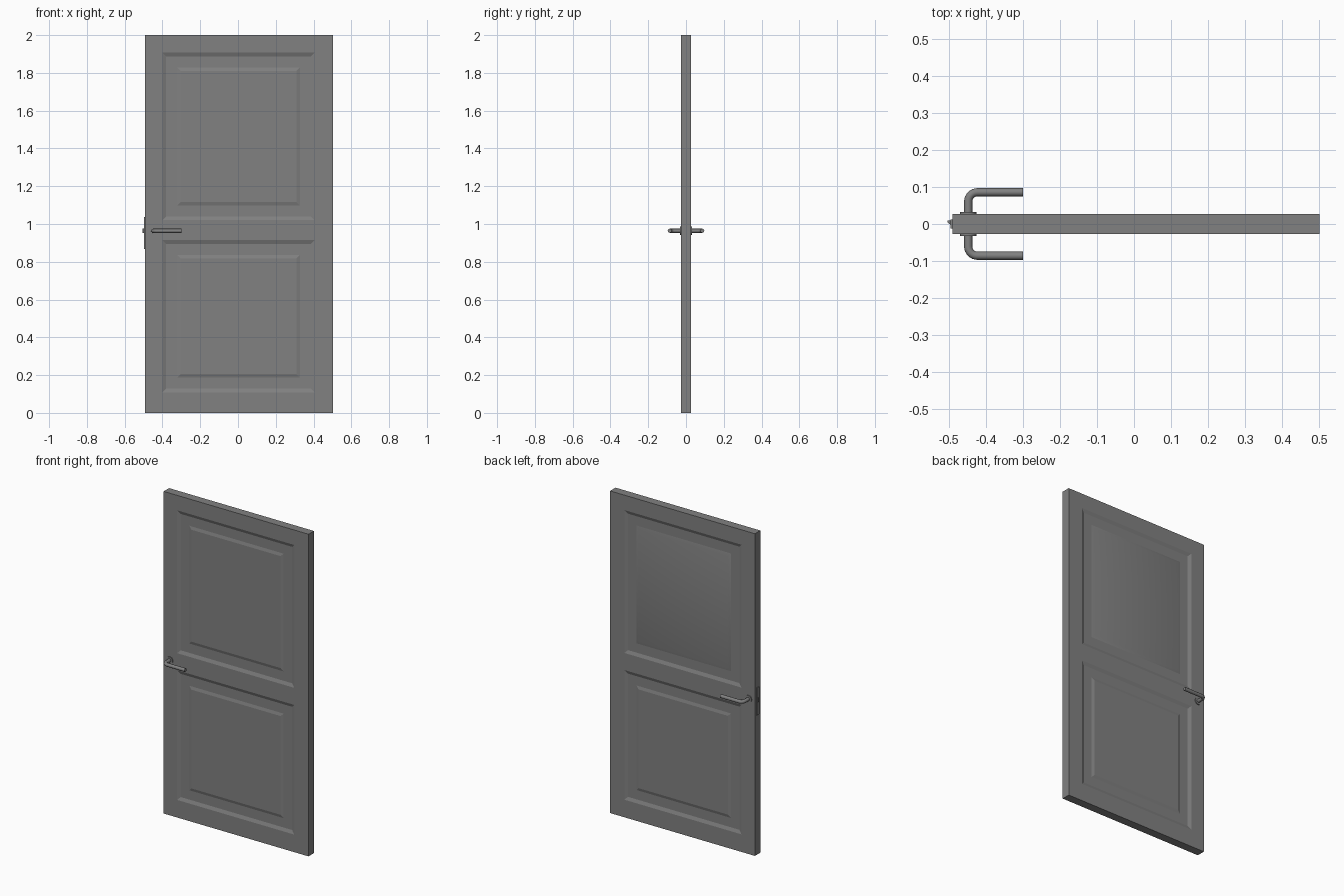
import bpy, bmesh, math
from mathutils import Vector

cube = bpy.data.objects.get("Cube")
if cube:
    bpy.data.objects.remove(cube, do_unlink=True)


def material(name, grey):
    m = bpy.data.materials.new(name)
    m.use_nodes = True
    col = (grey, grey, grey, 1)
    m.diffuse_color = col
    m.node_tree.nodes["Principled BSDF"].inputs["Base Color"].default_value = col
    return m


grey = material("mid grey", 0.22)


def finish(name, bm):
    bmesh.ops.recalc_face_normals(bm, faces=bm.faces)
    me = bpy.data.meshes.new(name)
    bm.to_mesh(me)
    bm.free()
    me.materials.append(grey)
    ob = bpy.data.objects.new(name, me)
    bpy.context.collection.objects.link(ob)
    return ob


def box(bm, lo, hi):
    lo, hi = Vector(lo), Vector(hi)
    verts = bmesh.ops.create_cube(bm, size=1)["verts"]
    bmesh.ops.scale(bm, vec=hi - lo, verts=verts)
    bmesh.ops.translate(bm, vec=(lo + hi) / 2, verts=verts)


# Door slab, cut into a grid of rails, stiles and panels
T = 0.0265
bm = bmesh.new()
box(bm, (-0.492, -T, 0), (0.503, T, 2))
cuts = [((x, 0, 0), (1, 0, 0)) for x in (-0.40, 0.405)]
cuts += [((0, 0, z), (0, 0, 1)) for z in (0.109, 0.914, 1.02, 1.907)]
for co, no in cuts:
    bmesh.ops.bisect_plane(bm, geom=bm.verts[:] + bm.edges[:] + bm.faces[:],
                           plane_co=co, plane_no=no)
bm.normal_update()

# Sunken panels with raised fields, on both sides
panels = []
for f in bm.faces:
    c = f.calc_center_median()
    in_row = 0.109 < c.z < 0.914 or 1.02 < c.z < 1.907
    if abs(f.normal.y) > 0.9 and abs(c.x) < 0.4 and in_row:
        panels.append(f)
for width, depth in ((0.02, -0.008), (0.058, 0), (0.018, 0.005)):
    bmesh.ops.inset_individual(bm, faces=panels, thickness=width, depth=depth,
                               use_even_offset=True)

# The upper field at the back is softly shaded into its slopes
for f in panels:
    c = f.calc_center_median()
    if c.y > 0 and c.z > 1:
        slopes = {g for e in f.edges for g in e.link_faces}
        for g in slopes:
            g.smooth = True
            for e in g.edges:
                if not all(h in slopes for h in e.link_faces):
                    e.smooth = False
finish("door_panel", bm)

# Lever handles and round roses, front and back
HX, HZ, R, BEND, OUT = -0.449, 0.964, 0.011, 0.025, 0.086
for side, s in (("front", -1), ("back", 1)):
    pts = [(HX, s * 0.02, HZ)]
    for i in range(9):
        a = i / 8 * math.pi / 2
        pts.append((HX + BEND * (1 - math.cos(a)),
                    s * (OUT - BEND + BEND * math.sin(a)), HZ))
    pts.append((-0.30, s * OUT, HZ))
    cu = bpy.data.curves.new("lever_path", "CURVE")
    cu.dimensions = "3D"
    cu.bevel_depth = R
    cu.bevel_resolution = 4
    cu.use_fill_caps = True
    sp = cu.splines.new("POLY")
    sp.points.add(len(pts) - 1)
    for p, co in zip(sp.points, pts):
        p.co = (*co, 1)
    path = bpy.data.objects.new("lever_path", cu)
    bpy.context.collection.objects.link(path)
    bpy.context.view_layer.update()
    bm = bmesh.new()
    bm.from_mesh(path.to_mesh())
    bmesh.ops.remove_doubles(bm, verts=bm.verts, dist=1e-5)
    bpy.data.objects.remove(path, do_unlink=True)
    lever = finish(side + "_lever_handle", bm)

    bpy.ops.mesh.primitive_cylinder_add(
        vertices=32, radius=0.022, depth=0.01,
        location=(HX, s * (T + 0.0005), HZ), rotation=(math.pi / 2, 0, 0))
    rose = bpy.context.object
    rose.name = side + "_handle_rose"
    rose.data.materials.append(grey)
    for ob in (lever, rose):
        bpy.ops.object.select_all(action="DESELECT")
        ob.select_set(True)
        bpy.context.view_layer.objects.active = ob
        bpy.ops.object.shade_smooth_by_angle(angle=math.radians(40))

# Latch plate on the closing edge
bm = bmesh.new()
box(bm, (-0.497, -0.012, 0.868), (-0.488, 0.012, 1.038))
finish("latch_plate", bm)

# Wedge-shaped latch bolt
bm = bmesh.new()
base = [bm.verts.new((x, y, 0.952)) for x, y in
        ((-0.49, -0.009), (-0.49, 0.009), (-0.505, 0.009), (-0.505, 0.005))]
face = bm.faces.new(base)
top = bmesh.ops.extrude_face_region(bm, geom=[face])["geom"]
bmesh.ops.translate(bm, vec=(0, 0, 0.024),
                    verts=[v for v in top if isinstance(v, bmesh.types.BMVert)])
finish("latch_bolt", bm)
